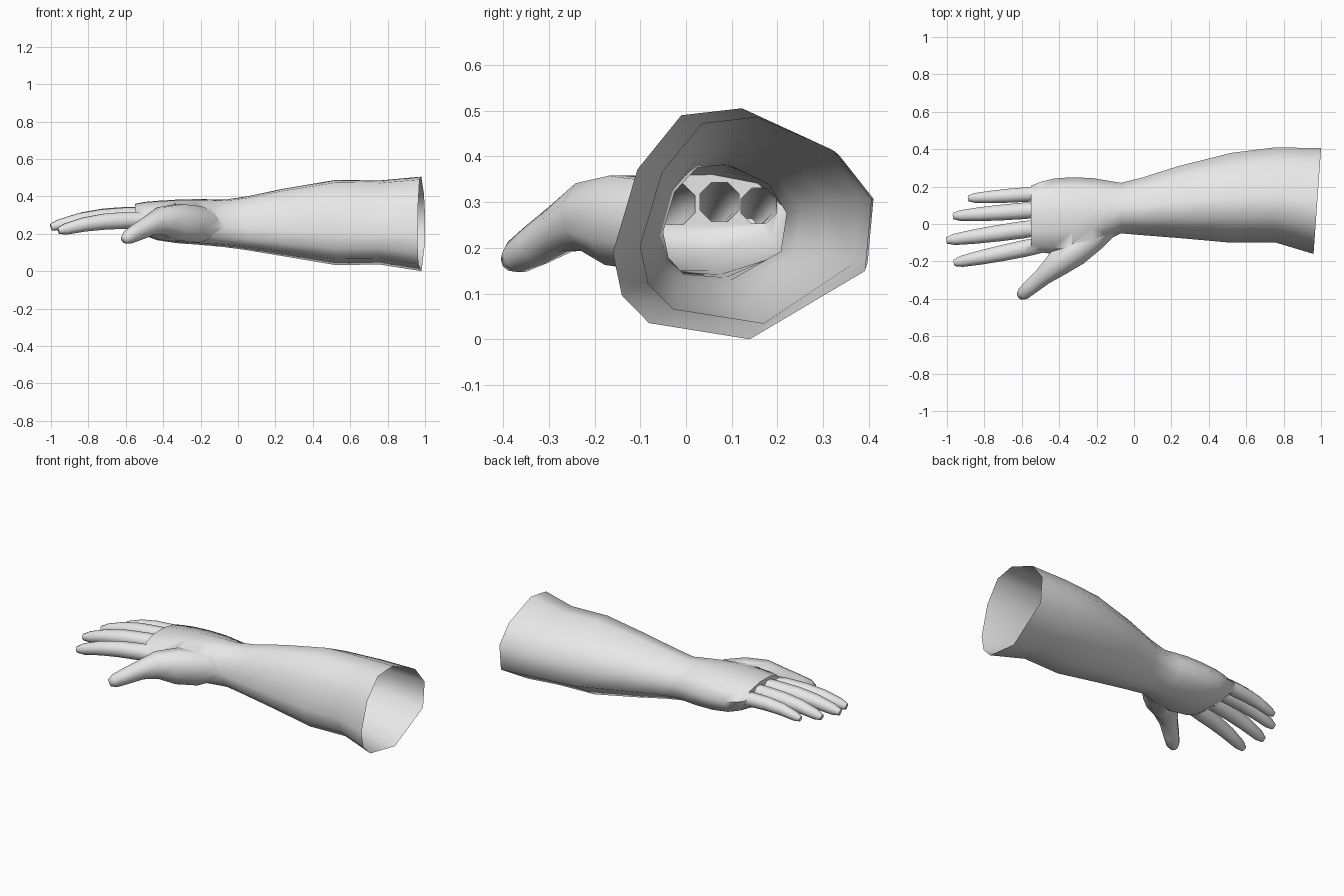
import bpy, bmesh, math
from mathutils import Vector

if "Cube" in bpy.data.objects:
    bpy.data.objects.remove(bpy.data.objects["Cube"])

skin = bpy.data.materials.new("light_grey")
skin.diffuse_color = (0.8, 0.8, 0.8, 1)
skin.use_nodes = True
skin.node_tree.nodes["Principled BSDF"].inputs["Base Color"].default_value = skin.diffuse_color

# Unit cross-sections (y, z) for the forearm and for the flatter palm
ARM = [(0, 1), (-.47, .94), (-.81, .47), (-1, -.25), (-.93, -.62),
       (-.72, -.86), (.06, -1), (.95, -.41), (1, .21), (.7, .64)]
PALM = [(.15, 1), (-.4, .97), (-.82, .68), (-1, .05), (-.88, -.55),
        (-.55, -.95), (.1, -1), (.8, -.7), (1, .05), (.72, .72)]


def loft(name, rings):
    """Skin a closed tube through rings of points."""
    bm = bmesh.new()
    loops = [[bm.verts.new(p) for p in r] for r in rings]
    n = len(loops[0])
    for a, b in zip(loops, loops[1:]):
        for i in range(n):
            j = (i + 1) % n
            bm.faces.new((a[i], a[j], b[j], b[i]))
    bm.faces.new(loops[0])
    bm.faces.new(loops[-1])
    bmesh.ops.recalc_face_normals(bm, faces=bm.faces)
    me = bpy.data.meshes.new(name)
    bm.to_mesh(me)
    bm.free()
    me.materials.append(skin)
    ob = bpy.data.objects.new(name, me)
    bpy.context.collection.objects.link(ob)
    return ob


def digit(name, path, sides=8):
    """Tapered tube; path holds (x, y, z, half width, half height)."""
    pts = [Vector(p[:3]) for p in path]
    rings = []
    for i, p in enumerate(path):
        d = (pts[min(i + 1, len(pts) - 1)] - pts[max(i - 1, 0)]).normalized()
        side = d.cross(Vector((0, 0, 1))).normalized()
        up = side.cross(d)
        ring = []
        for k in range(sides):
            a = 2 * math.pi * (k + .5) / sides
            ring.append(pts[i] + side * (p[3] * 1.06 * math.cos(a))
                        + up * (p[4] * 1.06 * math.sin(a)))
        rings.append(ring)
    return loft(name, rings)


# Forearm and palm: x, y low, y high, z low, z high, palm blend
SECTIONS = [
    (.98, -.16, .405, 0, .505, 0), (.76, -.10, .41, .035, .485, 0),
    (.52, -.10, .38, .033, .487, 0), (.24, -.075, .31, .08, .44, 0),
    (.05, -.06, .25, .112, .40, .1), (-.07, -.05, .22, .128, .382, .3),
    (-.14, -.085, .232, .135, .384, .5), (-.22, -.13, .245, .142, .385, .8),
    (-.33, -.165, .25, .15, .382, 1), (-.43, -.16, .243, .165, .376, 1),
    (-.50, -.152, .225, .19, .37, 1), (-.55, -.14, .205, .225, .36, 1)]
rings = []
for i, (x, y0, y1, z0, z1, t) in enumerate(SECTIONS):
    ring = []
    for a, p in zip(ARM, PALM):
        u = a[0] + (p[0] - a[0]) * t
        v = a[1] + (p[1] - a[1]) * t
        tilt = .02 * u if i == 0 else 0
        ring.append((x + tilt, (y0 + y1) / 2 + u * (y1 - y0) / 2,
                     (z0 + z1) / 2 + v * (z1 - z0) / 2))
    rings.append(ring)
arm = loft("arm", rings)

# Fingers: base and tip positions, half width; the path droops to the tip
FINGERS = {
    "index_finger": ((-.46, -.105, .275), (-.96, -.208, .215), .046),
    "middle_finger": ((-.46, -.012, .298), (-1.0, -.088, .235), .047),
    "ring_finger": ((-.46, .080, .302), (-.965, .042, .245), .045),
    "little_finger": ((-.46, .165, .29), (-.885, .137, .25), .040)}
parts = []
for name, (b, e, w) in FINGERS.items():
    b, e = Vector(b), Vector(e)
    path = []
    for t, s, arch in ((0, .9, 0), (.25, 1, .012), (.5, .95, .02),
                       (.72, .84, .018), (.92, .66, .005), (1, .38, 0)):
        p = b.lerp(e, t)
        path.append((p.x, p.y, p.z + arch, w * s, w * s))
    parts.append(digit(name, path))

# Thumb with its muscle at the base
parts.append(digit("thumb", [
    (-.13, -.02, .25, .05, .07), (-.22, -.075, .25, .075, .10),
    (-.32, -.145, .26, .085, .10), (-.41, -.215, .268, .07, .075),
    (-.48, -.275, .24, .05, .052), (-.545, -.33, .205, .043, .044),
    (-.59, -.37, .18, .036, .036), (-.612, -.388, .168, .02, .02)]))

# Fuse the digits into the arm
for p in parts:
    m = arm.modifiers.new("join", 'BOOLEAN')
    m.operation = 'UNION'
    m.solver = 'EXACT'
    m.object = p
dg = bpy.context.evaluated_depsgraph_get()
fused = bpy.data.meshes.new_from_object(arm.evaluated_get(dg))
arm.modifiers.clear()
arm.data = fused
for p in parts:
    bpy.data.objects.remove(p)

# Open the elbow end and soften the joins around the knuckles and thumb
bm = bmesh.new()
bm.from_mesh(fused)
bmesh.ops.delete(bm, geom=[f for f in bm.faces if all(v.co.x > .9 for v in f.verts)],
                 context='FACES_ONLY')
bmesh.ops.remove_doubles(bm, verts=bm.verts, dist=.004)
bm.to_mesh(fused)
bm.free()

bpy.context.view_layer.objects.active = arm
arm.select_set(True)
bpy.ops.object.shade_smooth_by_angle(angle=math.radians(65))
